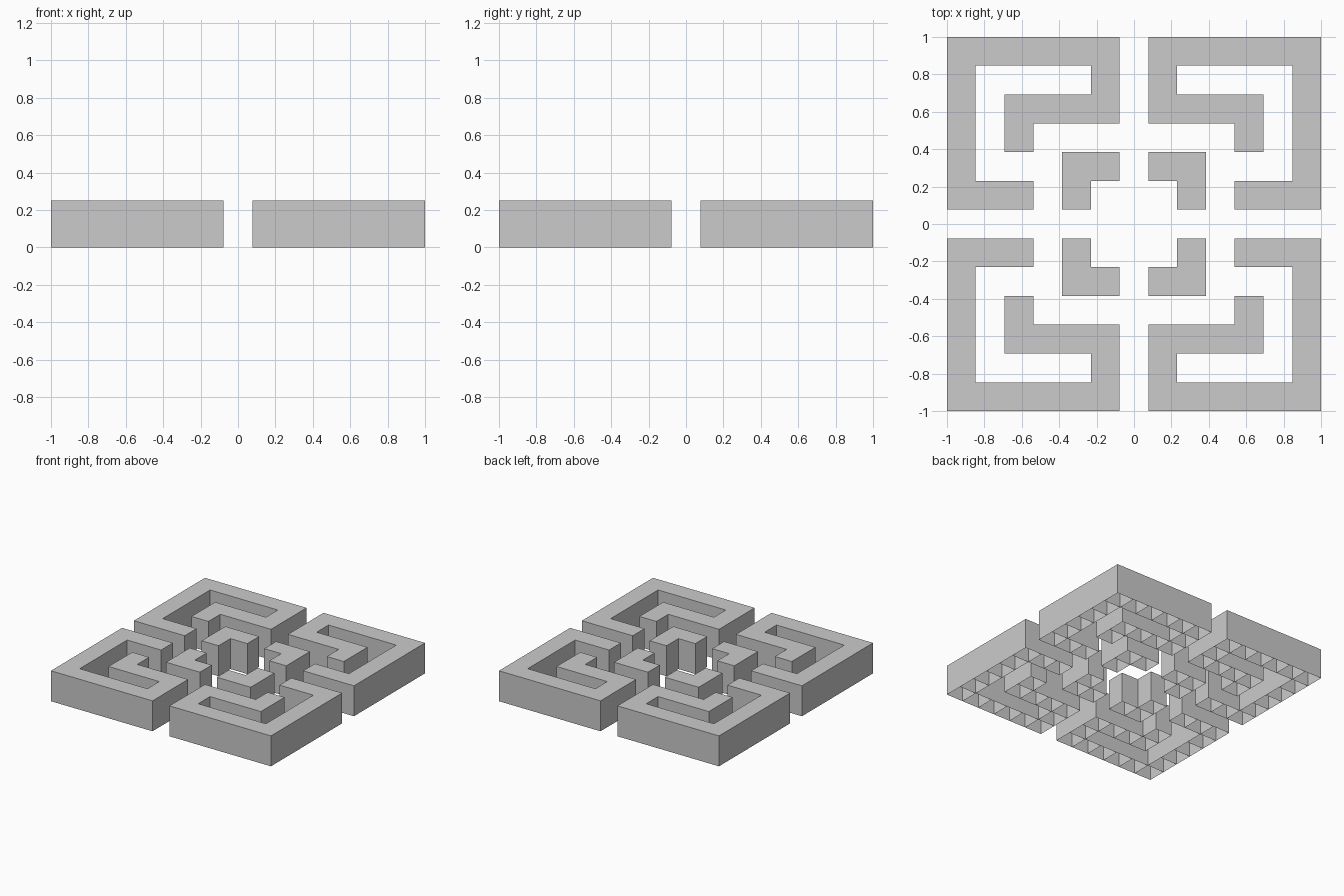
import bpy
import bmesh

if "Cube" in bpy.data.objects:
    bpy.data.objects.remove(bpy.data.objects["Cube"])

CELL = 2 / 13      # the maze sits on a 13 x 13 grid
HEIGHT = 0.25


def add_block(bm, col, row):
    """One open-bottomed block; col and row count outward from the centre."""
    x0, y0 = (col - 0.5) * CELL, (row - 0.5) * CELL
    x1, y1 = x0 + CELL, y0 + CELL
    corners = [(x0, y0), (x1, y0), (x1, y1), (x0, y1)]
    low = [bm.verts.new((x, y, 0)) for x, y in corners]
    top = [bm.verts.new((x, y, HEIGHT)) for x, y in corners]
    bm.faces.new(top)
    for i in range(4):
        j = (i + 1) % 4
        bm.faces.new((low[i], low[j], top[j], top[i]))


def make_walls(name, rows):
    """Build one quadrant of blocks and mirror it to all four."""
    bm = bmesh.new()
    for row, cols in rows.items():
        for col in cols:
            add_block(bm, col, row)
    mesh = bpy.data.meshes.new(name)
    bm.to_mesh(mesh)
    bm.free()
    obj = bpy.data.objects.new(name, mesh)
    bpy.context.collection.objects.link(obj)
    mirror = obj.modifiers.new("four_quadrants", 'MIRROR')
    mirror.use_axis = (True, True, False)
    mirror.use_mirror_merge = False


# Outer winding walls
make_walls("outer_maze_wall", {
    6: range(1, 7),
    5: (1, 6),
    4: (1, 2, 3, 4, 6),
    3: (4, 6),
    2: (6,),
    1: (4, 5, 6),
})

# Small L-shaped walls around the centre
make_walls("inner_corner_wall", {2: (1, 2), 1: (2,)})
